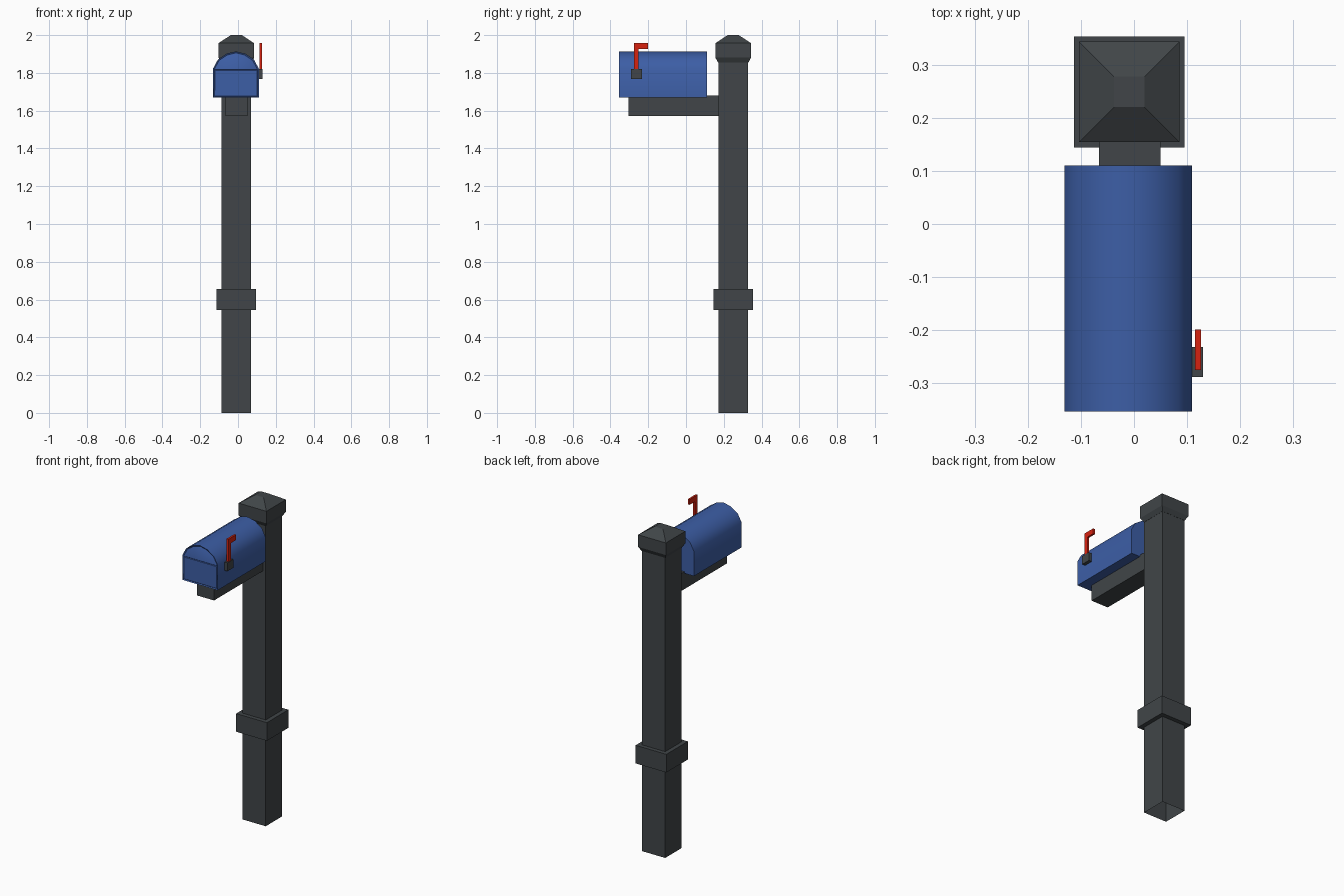
import bpy, bmesh, math

if "Cube" in bpy.data.objects:
    bpy.data.objects.remove(bpy.data.objects["Cube"])


def material(name, rgb):
    m = bpy.data.materials.new(name)
    m.diffuse_color = (*rgb, 1)
    m.use_nodes = True
    m.node_tree.nodes["Principled BSDF"].inputs["Base Color"].default_value = m.diffuse_color
    return m


GREY = material("charcoal", (0.052, 0.060, 0.065))
BLUE = material("blue", (0.046, 0.112, 0.38))
RED = material("red", (0.68, 0.016, 0.005))


def finish(bm, name, mat):
    bmesh.ops.recalc_face_normals(bm, faces=bm.faces[:])
    me = bpy.data.meshes.new(name)
    bm.to_mesh(me)
    bm.free()
    me.materials.append(mat)
    ob = bpy.data.objects.new(name, me)
    bpy.context.collection.objects.link(ob)
    return ob


def square_stack(name, rings, cx, cy, mat, caps=True):
    """Loft square rings given as (half width, z)."""
    bm = bmesh.new()
    loops = [[bm.verts.new((cx + h * a, cy + h * b, z))
              for a, b in ((-1, -1), (1, -1), (1, 1), (-1, 1))] for h, z in rings]
    for lo, hi in zip(loops, loops[1:]):
        for i in range(4):
            j = (i + 1) % 4
            bm.faces.new((lo[i], lo[j], hi[j], hi[i]))
    if caps:
        bm.faces.new(loops[0])
        bm.faces.new(loops[-1])
    return finish(bm, name, mat)


def prism(name, profile, axis, lo, hi, mat):
    """Extrude a 2D profile: (y, z) along x, or (x, z) along y."""
    bm = bmesh.new()
    place = (lambda p, t: (t, p[0], p[1])) if axis == 'x' else (lambda p, t: (p[0], t, p[1]))
    a = [bm.verts.new(place(p, lo)) for p in profile]
    b = [bm.verts.new(place(p, hi)) for p in profile]
    n = len(profile)
    bm.faces.new(a)
    bm.faces.new(b)
    for i in range(n):
        j = (i + 1) % n
        bm.faces.new((a[i], a[j], b[j], b[i]))
    return finish(bm, name, mat)


def rect(u0, u1, v0, v1):
    return [(u0, v0), (u1, v0), (u1, v1), (u0, v1)]


# Post (open at the bottom), collar and pyramid cap
PX, PY = -0.009, 0.25
square_stack("post", [(0.079, 0), (0.079, 1.9)], PX, PY, GREY, caps=False)
square_stack("collar", [(0.105, 0.545), (0.105, 0.657)], PX, PY, GREY)
square_stack("post_cap", [(0.08, 1.855), (0.095, 1.882), (0.095, 1.957), (0.029, 2.0)], PX, PY, GREY)

# Support arm
prism("support_arm", rect(-0.066, 0.05, 1.572, 1.68), 'y', -0.305, 0.175, GREY)

# Mailbox body: arched profile extruded front to back
BX = -0.011
half = [(0.121, 1.67), (0.121, 1.823), (0.095, 1.871), (0.049, 1.902)]
profile = [(BX + x, z) for x, z in half] + [(BX, 1.914)] + [(BX - x, z) for x, z in reversed(half)]
body = prism("mailbox_body", profile, 'y', -0.355, 0.111, BLUE)

# Door: front face split at the arch spring line, each panel recessed
bm = bmesh.new()
bm.from_mesh(body.data)
bm.faces.ensure_lookup_table()
front = [f for f in bm.faces if f.normal.y < -0.9]
bmesh.ops.inset_region(bm, faces=front, thickness=0.008, depth=-0.005)
bm.normal_update()
door = [f for f in bm.faces if f.normal.y < -0.9 and len(f.verts) > 4]
geom = door + list({e for f in door for e in f.edges}) + list({v for f in door for v in f.verts})
bmesh.ops.bisect_plane(bm, geom=geom, plane_co=(0, 0, 1.816), plane_no=(0, 0, 1))
bm.normal_update()
panels = [f for f in bm.faces if f.normal.y < -0.9
          and abs(f.calc_center_median().x - BX) < 0.01 and f.calc_area() > 0.005]
bmesh.ops.inset_individual(bm, faces=panels, thickness=0.004, depth=0.003)
bm.to_mesh(body.data)
bm.free()
bpy.context.view_layer.objects.active = body
body.select_set(True)
bpy.ops.object.shade_smooth_by_angle(angle=math.radians(40))

# Flag bracket and L-shaped flag
prism("flag_bracket", rect(-0.29, -0.233, 1.768, 1.82), 'x', 0.105, 0.131, GREY)
prism("flag", [(-0.276, 1.80), (-0.251, 1.80), (-0.251, 1.926), (-0.2, 1.926),
               (-0.2, 1.959), (-0.276, 1.959)], 'x', 0.115, 0.127, RED)
